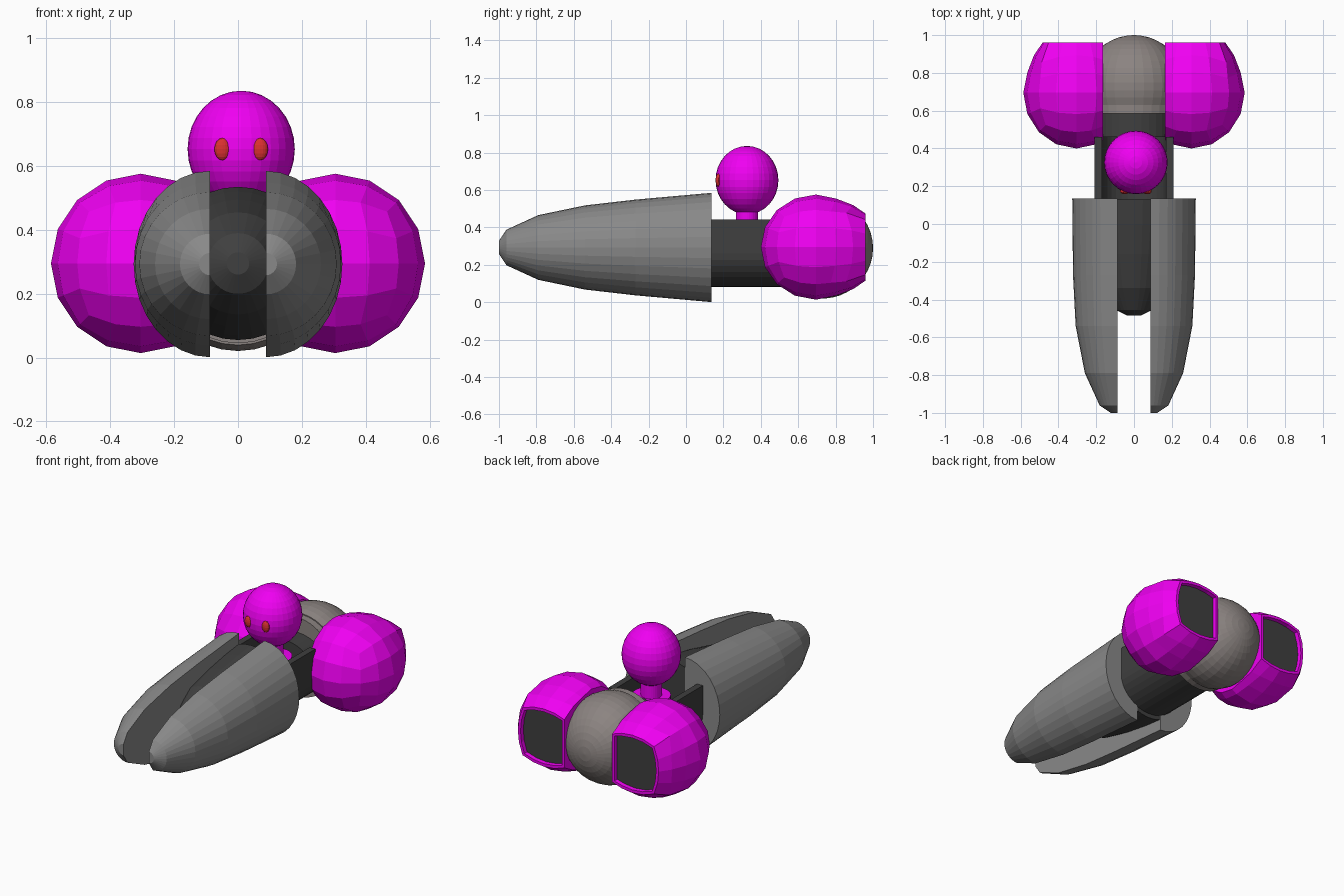
import bpy, bmesh, math
from mathutils import Vector, Matrix

if "Cube" in bpy.data.objects:
    bpy.data.objects.remove(bpy.data.objects["Cube"])


def material(name, rgb):
    m = bpy.data.materials.new(name)
    m.diffuse_color = (*rgb, 1)
    m.use_nodes = True
    m.node_tree.nodes["Principled BSDF"].inputs["Base Color"].default_value = m.diffuse_color
    return m


MAGENTA = material("magenta", (0.87, 0.0, 0.89))
DARK = material("dark_grey", (0.05, 0.05, 0.05))
GREY = material("mid_grey", (0.25, 0.25, 0.25))
TAUPE = material("taupe", (0.26, 0.23, 0.22))
RED = material("red", (0.7, 0.03, 0.03))


def finish(name, bm, mats):
    bmesh.ops.recalc_face_normals(bm, faces=bm.faces[:])
    me = bpy.data.meshes.new(name)
    bm.to_mesh(me)
    bm.free()
    ob = bpy.data.objects.new(name, me)
    bpy.context.collection.objects.link(ob)
    for m in mats:
        me.materials.append(m)
    return ob


def skin(name, rings, mat):
    """Join equal closed rings of points and cap both ends."""
    bm = bmesh.new()
    rings = [[bm.verts.new(p) for p in ring] for ring in rings]
    n = len(rings[0])
    for a, b in zip(rings, rings[1:]):
        for i in range(n):
            j = (i + 1) % n
            bm.faces.new((a[i], a[j], b[j], b[i]))
    bm.faces.new(rings[0])
    bm.faces.new(rings[-1])
    return finish(name, bm, [mat])


def loft(name, profile, mat, centre=(0, 0), seg=32, half=0):
    """Body along y from (y, rx, rz) rings; half = +1/-1 keeps one side."""
    n = seg // 2 + 1 if half else seg
    angles = [-math.pi / 2 + 2 * math.pi * i / seg for i in range(n)]
    rings = [[(centre[0] + (half or 1) * rx * math.cos(a), y, centre[1] + rz * math.sin(a))
              for a in angles] for y, rx, rz in profile]
    return skin(name, rings, mat)


def ball(name, loc, radii, mat, seg=32):
    bm = bmesh.new()
    bmesh.ops.create_uvsphere(bm, u_segments=seg, v_segments=seg // 2, radius=1,
                              matrix=Matrix.Translation(loc) @ Matrix.Diagonal((*radii, 1)))
    return finish(name, bm, [mat])


def pod(name, side):
    # cube sphere with 22.5 degree facets
    bm = bmesh.new()
    bmesh.ops.create_cube(bm, size=2)
    bmesh.ops.subdivide_edges(bm, edges=bm.edges[:], cuts=3, use_grid_fill=True)
    back = [f for f in bm.faces if f.calc_center_median().y > 0.999]
    for v in bm.verts:
        v.co = Vector([math.tan(c * math.pi / 4) for c in v.co]).normalized() * 0.281
        if v.co.y < 0:
            v.co.y *= 1.05
    # flat rear opening
    mouth = bmesh.ops.dissolve_faces(bm, faces=back, use_verts=False)["region"][0]
    for v in mouth.verts:
        v.co = (v.co.x * 1.13, v.co.y, v.co.z * 1.13)
    bmesh.ops.inset_individual(bm, faces=[mouth], thickness=0.01)
    for v in mouth.verts:
        v.co = (v.co.x * 0.835, 0.265, v.co.z * 0.835)
    # flat inner side
    geom = bm.verts[:] + bm.edges[:] + bm.faces[:]
    cut = bmesh.ops.bisect_plane(bm, geom=geom, plane_co=(-0.14, 0, 0), plane_no=(-1, 0, 0),
                                 clear_outer=True)["geom_cut"]
    bmesh.ops.holes_fill(bm, edges=[e for e in cut if isinstance(e, bmesh.types.BMEdge)], sides=0)
    bmesh.ops.recalc_face_normals(bm, faces=bm.faces[:])
    # recessed dark panel
    mouth = max(bm.faces, key=lambda f: f.calc_center_median().y)
    bmesh.ops.inset_region(bm, faces=[mouth], thickness=0.018)
    bmesh.ops.inset_region(bm, faces=[mouth], thickness=0.002, depth=-0.025)
    mouth.material_index = 1
    for v in bm.verts:
        v.co = (side * (v.co.x + 0.305), v.co.y + 0.695, v.co.z + 0.295)
    return finish(name, bm, [MAGENTA, DARK])


# split nose shells and engine pods
shell = [(-1, 0.035, 0.035), (-0.96, 0.095, 0.095), (-0.79, 0.173, 0.173),
         (-0.54, 0.222, 0.225), (-0.27, 0.236, 0.256), (0.135, 0.24, 0.292)]
for side, label in ((1, "right"), (-1, "left")):
    loft(f"nose_shell_{label}", shell, GREY, (0.087 * side, 0.293), half=side)
    pod(f"engine_pod_{label}", side)

# dark core showing in the gap between the shells
core = [(-0.485, 0.035), (-0.455, 0.095), (-0.34, 0.16), (-0.16, 0.2), (0.0, 0.225), (0.13, 0.24)]
loft("nose_core", [(y, r, r) for y, r in core], DARK, (0, 0.295))

# open cockpit tub with a round bottom, closed body behind it
arc = [math.pi + math.pi * i / 16 for i in range(17)]


def u_shape(rx, rz):
    low = [(rx * math.cos(a), 0.262 + rz * math.sin(a)) for a in arc]
    return [(-rx, 0.442)] + low + [(rx, 0.442)]


tub = u_shape(0.21, 0.18) + u_shape(0.17, 0.14)[::-1]
skin("cockpit_tub", [[(x, y, z) for x, z in tub] for y in (0.1, 0.46)], DARK)
loft("rear_body", [(0.46, 0.21, 0.18), (0.62, 0.21, 0.18)], DARK, (0, 0.262))

# rear dome with stepped collar
dome = [(0.585, 0.245), (0.63, 0.245)]
for i in range(14):
    a = math.radians(-21.7 + 110.7 * i / 13)
    dome.append((0.73 + 0.27 * math.sin(a), 0.27 * math.cos(a)))
loft("rear_dome", [(y, r, r) for y, r in dome], TAUPE, (0, 0.29))

# pilot torso, neck, head and eyes
for name, r, z0, z1 in (("torso", 0.11, 0.13, 0.40), ("neck", 0.06, 0.38, 0.52)):
    bm = bmesh.new()
    bmesh.ops.create_cone(bm, cap_ends=True, segments=32, radius1=r, radius2=r, depth=z1 - z0,
                          matrix=Matrix.Translation((0.01, 0.326, (z0 + z1) / 2)))
    finish(name, bm, [MAGENTA])
ball("head", (0.01, 0.326, 0.653), (0.168, 0.168, 0.183), MAGENTA)
for side, label in ((1, "right"), (-1, "left")):
    ball(f"eye_{label}", (0.01 + 0.059 * side, 0.173, 0.653), (0.025, 0.015, 0.035), RED, 16)
